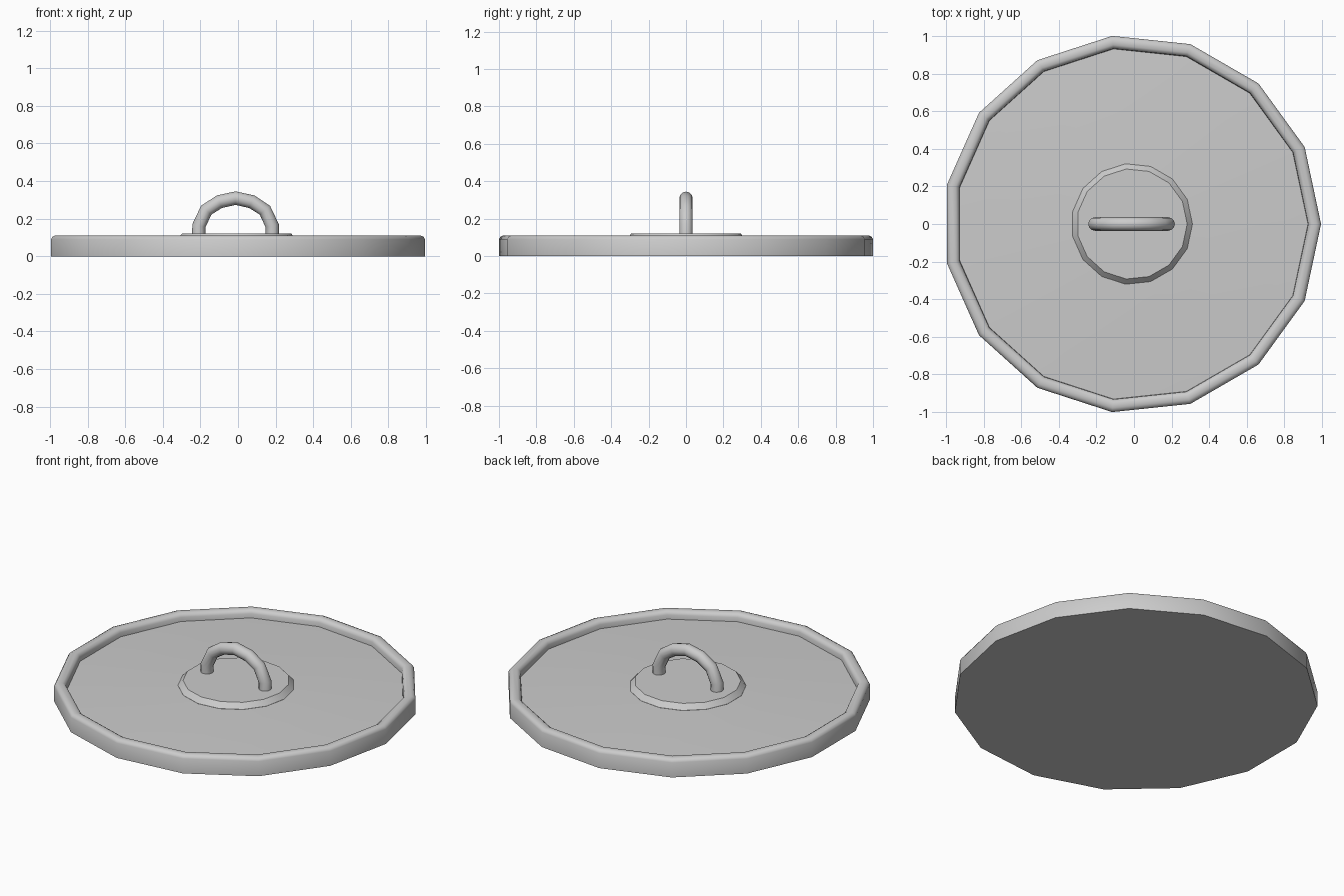
import bpy, bmesh, math

if "Cube" in bpy.data.objects:
    bpy.data.objects.remove(bpy.data.objects["Cube"])

SIDES = 15
CX = -0.011          # polygon centre that makes the bounds symmetric


def finish(name, bm, angle):
    bmesh.ops.recalc_face_normals(bm, faces=bm.faces)
    mesh = bpy.data.meshes.new(name)
    bm.to_mesh(mesh)
    bm.free()
    ob = bpy.data.objects.new(name, mesh)
    bpy.context.collection.objects.link(ob)
    bpy.ops.object.select_all(action='DESELECT')
    ob.select_set(True)
    bpy.context.view_layer.objects.active = ob
    bpy.ops.object.shade_smooth_by_angle(angle=math.radians(angle))
    return ob


def lathe(name, profile, angle=40):
    """Turn a (radius, z) profile into a 15-sided solid, capped at both ends."""
    bm = bmesh.new()
    rings = []
    for r, z in profile:
        rings.append([bm.verts.new((CX + r * math.cos(math.tau * i / SIDES),
                                    r * math.sin(math.tau * i / SIDES), z))
                      for i in range(SIDES)])
    for a, b in zip(rings, rings[1:]):
        for i in range(SIDES):
            j = (i + 1) % SIDES
            bm.faces.new((a[i], a[j], b[j], b[i]))
    bm.faces.new(rings[0])
    bm.faces.new(rings[-1])
    return finish(name, bm, angle)


# Lid: flat underside, rounded rim, shallow cone rising to the middle
lathe("lid_plate", [(1.0055, 0), (1.0055, 0.09), (0.998, 0.103), (0.983, 0.11),
                    (0.958, 0.11), (0.944, 0.101), (0.938, 0.088),
                    (0.936, 0.063), (0.30, 0.09)])

# Raised seat under the handle
lathe("handle_base", [(0.322, 0.07), (0.322, 0.09), (0.294, 0.12)], 30)

# Arched handle: round tube swept along a mirrored path
half = [(0.195, 0.08), (0.195, 0.162), (0.156, 0.245), (0.086, 0.290)]
path = half + [(0, 0.309)] + [(-x, z) for x, z in reversed(half)]
TUBE, SEG = 0.036, 12
bm = bmesh.new()
rings = []
for k, (x, z) in enumerate(path):
    x0, z0 = path[max(k - 1, 0)]
    x1, z1 = path[min(k + 1, len(path) - 1)]
    length = math.hypot(x1 - x0, z1 - z0)
    nx, nz = (z1 - z0) / length, -(x1 - x0) / length
    rings.append([bm.verts.new((CX - 0.002 + x + nx * TUBE * math.cos(t),
                                TUBE * math.sin(t),
                                z + nz * TUBE * math.cos(t)))
                  for t in (math.tau * i / SEG for i in range(SEG))])
for a, b in zip(rings, rings[1:]):
    for i in range(SEG):
        j = (i + 1) % SEG
        bm.faces.new((a[i], a[j], b[j], b[i]))
bm.faces.new(rings[0])
bm.faces.new(rings[-1])
finish("handle", bm, 50)
